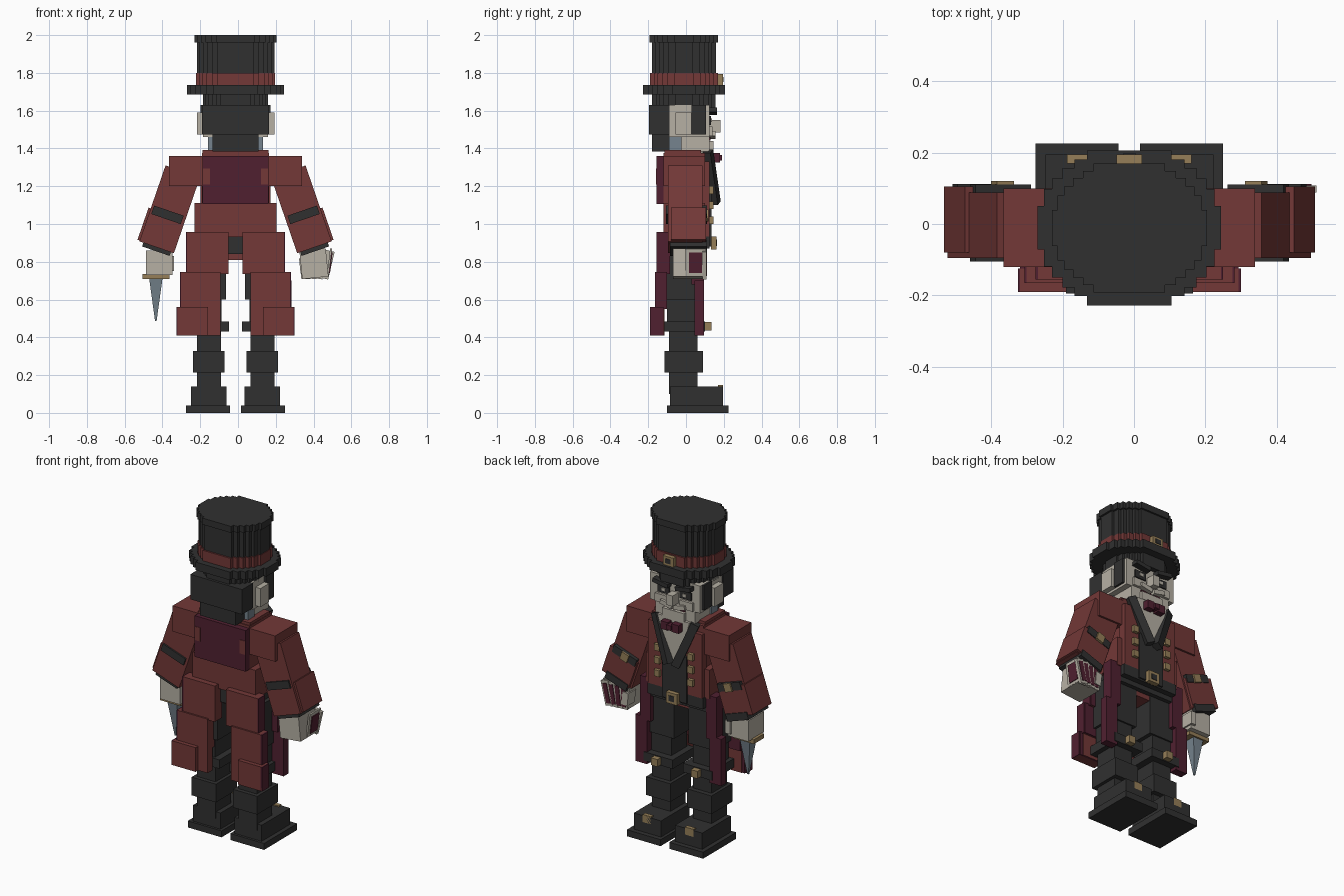
import bpy, bmesh, math
from mathutils import Vector, Matrix

if "Cube" in bpy.data.objects:
    bpy.data.objects.remove(bpy.data.objects["Cube"])

CX, CY = -0.013, -0.011      # body centre line
TILT = math.radians(-19)     # outward lean of the arms


def material(name, rgb):
    m = bpy.data.materials.new(name)
    lin = [((c / 255 + 0.055) / 1.055) ** 2.4 for c in rgb]
    m.diffuse_color = (*lin, 1)
    m.use_nodes = True
    m.node_tree.nodes["Principled BSDF"].inputs["Base Color"].default_value = m.diffuse_color
    return m


DARK = material("charcoal", (48, 48, 48))
RED = material("coat red", (115, 56, 55))
WINE = material("wine lining", (80, 32, 48))
BONE = material("bone", (182, 176, 164))
GOLD = material("brass", (150, 127, 88))
STEEL = material("steel", (118, 132, 142))


def finish(name, bm, mat):
    bmesh.ops.recalc_face_normals(bm, faces=bm.faces)
    me = bpy.data.meshes.new(name)
    bm.to_mesh(me)
    bm.free()
    me.materials.append(mat)
    ob = bpy.data.objects.new(name, me)
    bpy.context.collection.objects.link(ob)
    return ob


def box(name, mat, x, y, z, tilt=0.0):
    """Box spanning the x, y and z ranges (x from the centre line), tilted about y."""
    bm = bmesh.new()
    bmesh.ops.create_cube(bm, size=1)
    size = (x[1] - x[0], y[1] - y[0], z[1] - z[0])
    mid = Vector((CX + sum(x) / 2, sum(y) / 2, sum(z) / 2))
    bm.transform(Matrix.Translation(mid) @ Matrix.Rotation(tilt, 4, 'Y') @ Matrix.Diagonal((*size, 1)))
    return finish(name, bm, mat)


def pair(name, mat, x, y, z, tilt=0.0):
    box("right_" + name, mat, x, y, z, tilt)
    box("left_" + name, mat, (-x[1], -x[0]), y, z, -tilt)


def mid_box(name, mat, half, y, z):
    return box(name, mat, (-half, half), y, z)


def beam(name, mat, a, b, w, d):
    """Bar between two points, w wide and d deep."""
    a, b = Vector(a), Vector(b)
    a.x += CX
    b.x += CX
    bm = bmesh.new()
    bmesh.ops.create_cube(bm, size=1)
    rot = (b - a).to_track_quat('Z', 'Y').to_matrix().to_4x4()
    bm.transform(Matrix.Translation((a + b) / 2) @ rot @ Matrix.Diagonal((w, d, (b - a).length, 1)))
    return finish(name, bm, mat)


def prism(name, mat, pts, axis, lo, hi):
    """Extrude a 2D outline along y or z."""
    bm = bmesh.new()
    place = (lambda p, h: (p[0], h, p[1])) if axis == 'y' else (lambda p, h: (p[0], p[1], h))
    f = bm.faces.new([bm.verts.new(place(p, lo)) for p in pts])
    ext = bmesh.ops.extrude_face_region(bm, geom=[f])
    move = Vector((0, hi - lo, 0)) if axis == 'y' else Vector((0, 0, hi - lo))
    bmesh.ops.translate(bm, vec=move, verts=[v for v in ext["geom"] if isinstance(v, bmesh.types.BMVert)])
    return finish(name, bm, mat)


def stepped_disc(name, mat, rx, ry, z):
    """Ellipse with a staircase outline."""
    steps = [(1, .28), (.93, .50), (.84, .64), (.73, .77), (.60, .88), (.46, 1)]
    q = []
    for i, (sx, sy) in enumerate(steps):
        q.append((sx, sy))
        if i + 1 < len(steps):
            q.append((steps[i + 1][0], sy))
    ring = q + [(-a, b) for a, b in q[::-1]] + [(-a, -b) for a, b in q] + [(a, -b) for a, b in q[::-1]]
    prism(name, mat, [(CX + a * rx, CY + b * ry) for a, b in ring], 'z', *z)


def buckle(name, x, y, z, half_w, half_h):
    """Brass frame with a dark centre, facing +y."""
    box(name, GOLD, (x - half_w, x + half_w), (y - .03, y), (z - half_h, z + half_h))
    box(name + "_centre", DARK, (x - half_w * .5, x + half_w * .5), (y - .02, y + .003),
        (z - half_h * .5, z + half_h * .5))


# Top hat
stepped_disc("hat_brim", DARK, .257, .217, (1.685, 1.735))
stepped_disc("hat_band", RED, .209, .180, (1.735, 1.80))
stepped_disc("hat_crown", DARK, .205, .170, (1.80, 1.965))
stepped_disc("hat_top_rim", DARK, .217, .181, (1.96, 2.0))
stepped_disc("hat_base", DARK, .172, .168, (1.61, 1.69))
buckle("hat_buckle", 0, .195, 1.765, .036, .028)

# Head
mid_box("skull", BONE, .172, (-.09, .125), (1.46, 1.63))
mid_box("jaw", BONE, .135, (-.06, .125), (1.385, 1.47))
mid_box("chin", BONE, .075, (.10, .145), (1.39, 1.44))
mid_box("nose", BONE, .022, (.11, .182), (1.485, 1.55))
mid_box("mouth", WINE, .07, (.12, .130), (1.443, 1.457))
pair("cheek", BONE, (.04, .13), (.10, .14), (1.465, 1.515))
pair("moustache", BONE, (.005, .085), (.12, .155), (1.458, 1.485), -.2)
pair("eye", DARK, (.035, .115), (.11, .133), (1.525, 1.572))
pair("pupil", BONE, (.06, .085), (.12, .138), (1.54, 1.558))
pair("brow", DARK, (.025, .13), (.11, .165), (1.585, 1.61), -.15)
pair("ear", BONE, (.16, .205), (-.055, .03), (1.475, 1.59))
pair("sideburn", DARK, (.15, .185), (.03, .105), (1.475, 1.63))
pair("grey_nape_hair", STEEL, (.09, .145), (-.09, -.025), (1.39, 1.46))
mid_box("back_hair", DARK, .178, (-.195, -.088), (1.475, 1.63))
mid_box("nape_hair", DARK, .122, (-.18, -.06), (1.385, 1.48))

# Torso and coat
mid_box("coat_body", RED, .177, (-.12, .10), (1.09, 1.375))
mid_box("coat_collar", RED, .175, (-.115, .08), (1.36, 1.392))
mid_box("coat_waist", RED, .217, (-.12, .10), (.93, 1.11))
mid_box("coat_back_panel", WINE, .175, (-.157, -.115), (1.105, 1.36))
pair("back_seam", RED, (.135, .172), (-.160, -.15), (1.21, 1.295))
pair("coat_front", RED, (.075, .185), (.08, .125), (.93, 1.33))
mid_box("waistcoat", DARK, .085, (.08, .135), (.88, 1.17))
prism("shirt", BONE, [(CX - .11, 1.39), (CX + .11, 1.39), (CX + .03, 1.13), (CX - .03, 1.13)], 'y', .08, .142)
for s, side in ((1, "right"), (-1, "left")):
    beam(side + "_lapel", DARK, (s * .135, .115, 1.385), (s * .025, .155, 1.11), .045, .05)
    for i, z in enumerate((1.18, 1.10, 1.02)):
        box(f"{side}_button_{i}", GOLD, (s * .115 - .018, s * .115 + .018), (.12, .145), (z - .02, z + .02))
pair("bow_wing", WINE, (.012, .062), (.14, .180), (1.325, 1.375))
mid_box("bow_knot", WINE, .016, (.14, .190), (1.335, 1.365))
mid_box("belt", DARK, .19, (-.09, .125), (.87, .935))
buckle("belt_buckle", 0, .162, .90, .038, .034)
mid_box("hips", DARK, .20, (-.10, .09), (.84, .95))
mid_box("crotch_cloth", RED, .06, (-.05, .06), (.81, .88))

# Coat tails: red outer layers with wine edges
for i, (x, y, z) in enumerate((((.038, .256), (-.155, -.09), (.735, .958)),
                               ((.08, .288), (-.165, -.105), (.55, .745)),
                               ((.145, .306), (-.19, -.125), (.41, .56)))):
    pair(f"tail_{i}", RED, x, y, z)
    pair(f"tail_edge_{i}", WINE, (x[1] - .004, x[1] + .006), y, z)
    pair(f"tail_lining_{i}", WINE, (x[0], x[1]), (y[1] - .004, y[1] + .005), z)
pair("tail_lower_back", RED, (.08, .288), (-.165, -.115), (.41, .56))
pair("front_tail_upper", WINE, (.19, .262), (.03, .095), (.68, .95))
pair("front_tail_lower", WINE, (.215, .295), (.045, .095), (.41, .70))

# Legs and boots
pair("thigh", DARK, (.05, .225), (-.11, .065), (.60, .88))
pair("knee", DARK, (.075, .21), (-.10, .055), (.47, .62))
pair("boot_cuff", DARK, (.035, .235), (-.115, .10), (.43, .485))
pair("boot_shaft", DARK, (.078, .205), (-.09, .06), (.10, .44))
pair("shin_guard", DARK, (.058, .225), (-.115, .09), (.215, .328))
pair("boot_foot", DARK, (.048, .235), (-.085, .195), (.035, .14))
pair("boot_sole", DARK, (.03, .262), (-.10, .225), (0, .04))
pair("boot_buckle", GOLD, (.117, .174), (.17, .195), (.10, .147))
pair("knee_buckle", GOLD, (.115, .16), (.09, .135), (.435, .48))

# Arms
pair("shoulder", RED, (.17, .352), (-.12, .10), (1.20, 1.36))
pair("arm", RED, (.252, .445), (-.095, .088), (.865, 1.29), TILT)
pair("forearm", RED, (.30, .495), (-.08, .105), (.88, 1.06), TILT)
pair("arm_band", DARK, (.278, .443), (-.105, .11), (1.025, 1.072), TILT)
pair("arm_band_buckle", GOLD, (.33, .38), (.10, .12), (1.02, 1.07), TILT)
pair("cuff", DARK, (.338, .492), (-.085, .112), (.855, .90), TILT)

# Knife hand
box("knife_hand", BONE, (-.475, -.335), (-.07, .085), (.73, .86))
box("knife_thumb", BONE, (-.36, -.325), (.0, .10), (.75, .83))
box("knife_guard", GOLD, (-.492, -.35), (-.045, .055), (.708, .735))
bm = bmesh.new()
bmesh.ops.create_cone(bm, segments=4, radius1=.006, radius2=.05, depth=.225, cap_ends=True)
bm.transform(Matrix.Translation((-.435, .01, .60)) @ Matrix.Rotation(math.pi / 4, 4, 'Z'))
finish("knife_blade", bm, STEEL)

# Card hand with a fan of playing cards
box("card_hand", BONE, (.345, .485), (-.07, .09), (.715, .865), -.1)
box("card_thumb", BONE, (.34, .38), (.03, .105), (.74, .82), -.1)
for i in range(4):
    x = .375 + .036 * i
    t = .05 + .06 * i
    box(f"card_{i}", BONE, (x - .025, x + .025), (.088, .096 + .004 * i), (.71, .86), t)
    box(f"card_mark_{i}", WINE, (x - .014, x + .014), (.092, .100 + .004 * i), (.725, .845), t)
box("outer_card", BONE, (.492, .502), (-.005, .105), (.725, .87), .12)
box("outer_card_mark", WINE, (.495, .507), (.015, .085), (.74, .85), .12)
